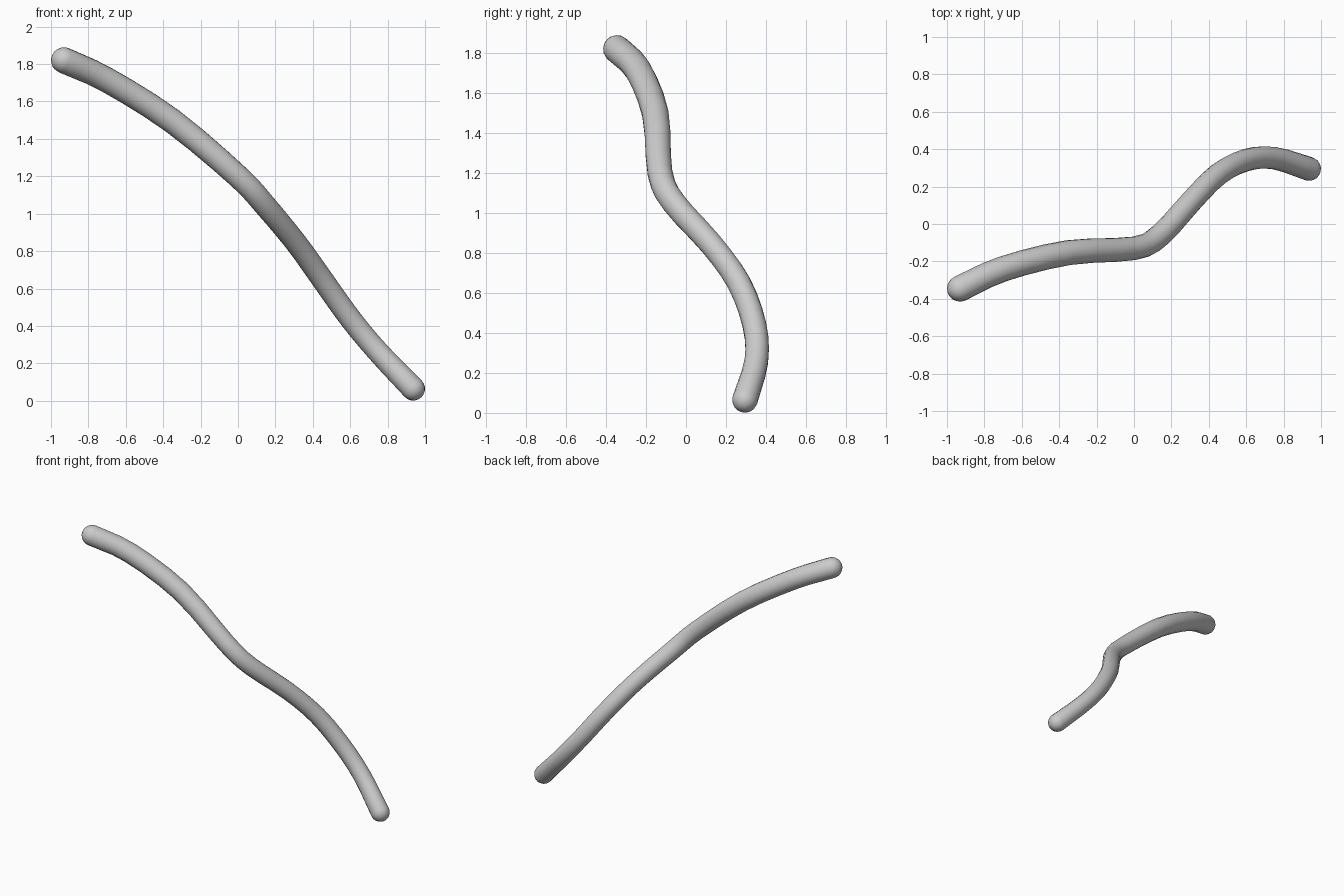
import bpy, bmesh, math
from mathutils import Vector

if "Cube" in bpy.data.objects:
    bpy.data.objects.remove(bpy.data.objects["Cube"])

# Centreline of the bent rod: x, y, z, radius
PATH = [(-0.93, -0.345, 1.82, 0.07), (-0.70, -0.24, 1.715, 0.068),
        (-0.35, -0.153, 1.495, 0.067), (0.0, -0.13, 1.20, 0.063),
        (0.14, -0.06, 1.05, 0.062), (0.31, 0.125, 0.845, 0.06),
        (0.45, 0.265, 0.65, 0.06), (0.60, 0.342, 0.44, 0.06),
        (0.75, 0.352, 0.26, 0.06), (0.936, 0.295, 0.065, 0.064)]
SIDES, STEPS, CAP = 16, 3, 5


def smooth_path(pts):
    """Catmull-Rom interpolation of position and radius."""
    p = [Vector(q) for q in pts]
    p = [2 * p[0] - p[1]] + p + [2 * p[-1] - p[-2]]
    out = []
    for i in range(1, len(p) - 2):
        a, b, c, d = p[i - 1:i + 3]
        for s in range(STEPS):
            t = s / STEPS
            out.append(0.5 * (2 * b + (c - a) * t + (2 * a - 5 * b + 4 * c - d) * t**2
                              + (3 * b - a - 3 * c + d) * t**3))
    out.append(p[-2])
    return [(q.to_3d(), q[3]) for q in out]


line = smooth_path(PATH)
start_dir = (line[1][0] - line[0][0]).normalized()
end_dir = (line[-1][0] - line[-2][0]).normalized()


def cap_rings(centre, radius, direction):
    """Rings of a rounded end, from the rod outwards."""
    angles = [math.pi / 2 * k / CAP for k in range(1, CAP)]
    return [(centre + direction * radius * math.sin(a), radius * math.cos(a), direction)
            for a in angles]


# Full list of rings: rounded start, body, rounded end
body = []
for i, (c, r) in enumerate(line):
    t = line[min(i + 1, len(line) - 1)][0] - line[max(i - 1, 0)][0]
    body.append((c, r, t.normalized()))
first = [(c, r, start_dir) for c, r, _ in cap_rings(*line[0], -start_dir)][::-1]
rings = first + body + cap_rings(*line[-1], end_dir)

bm = bmesh.new()
loops = []
normal = start_dir.orthogonal().normalized()
for c, r, t in rings:
    normal = (normal - t * normal.dot(t)).normalized()
    side = t.cross(normal)
    loops.append([bm.verts.new(c + r * (normal * math.cos(a) + side * math.sin(a)))
                  for a in (2 * math.pi * k / SIDES for k in range(SIDES))])
for lo, hi in zip(loops, loops[1:]):
    for k in range(SIDES):
        n = (k + 1) % SIDES
        bm.faces.new((lo[k], lo[n], hi[n], hi[k]))

# Close the rounded tips
for loop, (c, r), d in ((loops[0], line[0], -start_dir), (loops[-1], line[-1], end_dir)):
    tip = bm.verts.new(c + d * r)
    for k in range(SIDES):
        bm.faces.new((loop[k], loop[(k + 1) % SIDES], tip))
bmesh.ops.recalc_face_normals(bm, faces=bm.faces)
for f in bm.faces:
    f.smooth = True

mesh = bpy.data.meshes.new("bent_rod")
bm.to_mesh(mesh)
bm.free()
rod = bpy.data.objects.new("bent_rod", mesh)
bpy.context.collection.objects.link(rod)
